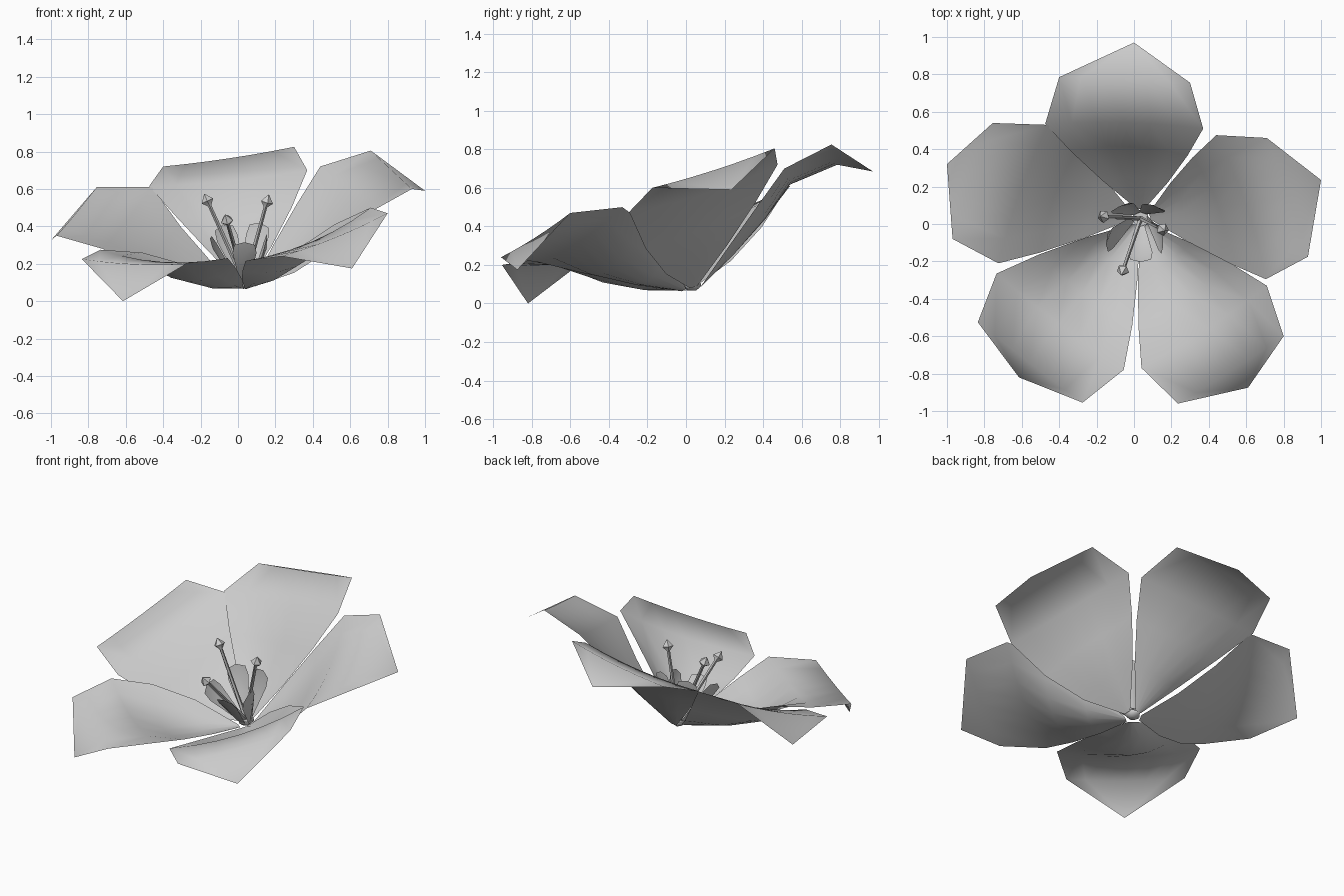
import bpy
from math import pi, sin, cos, radians
from mathutils import Vector

cube = bpy.data.objects.get("Cube")
if cube:
    bpy.data.objects.remove(cube, do_unlink=True)

# One plain grey for the whole flower
grey = bpy.data.materials.new("soft grey")
grey.use_nodes = True
grey.diffuse_color = (0.6, 0.6, 0.6, 1)
grey.node_tree.nodes["Principled BSDF"].inputs["Base Color"].default_value = grey.diffuse_color


def add_object(name, verts, faces, sharp_angle=None):
    mesh = bpy.data.meshes.new(name)
    mesh.from_pydata(verts, [], faces)
    mesh.materials.append(grey)
    for poly in mesh.polygons:
        poly.use_smooth = True
    if sharp_angle:
        mesh.set_sharp_from_angle(angle=radians(sharp_angle))
    mesh.update()
    obj = bpy.data.objects.new(name, mesh)
    bpy.context.collection.objects.link(obj)
    return obj


def grid_faces(rows, columns):
    return [(r * columns + c, (r + 1) * columns + c,
             (r + 1) * columns + c + 1, r * columns + c + 1)
            for r in range(rows - 1) for c in range(columns - 1)]


# Large petal: a cupped sheet from a narrow base to a folded tip
def petal(name, outline, lift_a, lift_b, cup_mid, cup_wide):
    base, wide_a, ridge_a, tip, ridge_b, wide_b = map(Vector, outline)
    across = (wide_b - wide_a).normalized()
    normal = (wide_a - base).cross(wide_b - base).normalized()
    columns = 7
    verts = []
    for s, cup in ((0, 0), (0.33, cup_mid * 0.7), (0.67, cup_mid), (1, cup_wide)):
        for c in range(columns):
            u = c / (columns - 1)
            side = 2 * u - 1
            p = base.lerp(wide_a.lerp(wide_b, u), s)
            p += across * side * (0.02 * (1 - s) + 0.025 * sin(pi * s))
            p -= normal * cup * (1 - side * side)
            lift = lift_b if side > 0 else lift_a
            p.z += lift * side * side * sin(pi * s)
            verts.append(p)
    for c in range(columns):
        u = c / (columns - 1)
        verts.append(ridge_a.lerp(ridge_b, u) - normal * 0.06 * u * (1 - u))
    faces = grid_faces(5, columns)
    verts.append(tip)
    start = 4 * columns
    faces += [(start + c, len(verts) - 1, start + c + 1) for c in range(columns - 1)]
    add_object(name, verts, faces)


petal("petal_back", ((.035, .08, .09), (.37, .51, .70), (.30, .755, .825),
      (0, .97, .685), (-.40, .785, .72), (-.475, .535, .615)), 0, .02, .045, .025)
petal("petal_left", ((.085, .04, .085), (.705, -.295, .475), (.93, -.175, .60),
      (1, .235, .59), (.71, .46, .805), (.44, .475, .72)), -.06, 0, .06, .04)
petal("petal_right", ((-.015, .04, .085), (-.46, .53, .61), (-.755, .54, .61),
      (-1, .32, .325), (-.97, -.08, .35), (-.725, -.21, .28)), -.06, -.04, .06, .04)
petal("petal_front_right", ((.015, -.01, .067), (-.735, -.265, .275), (-.835, -.525, .225),
      (-.615, -.82, 0), (-.275, -.955, .20), (-.055, -.78, .23)), .06, 0, .09, .045)
petal("petal_front_left", ((.055, -.01, .07), (.04, -.77, .215), (.235, -.96, .24),
      (.61, -.875, .175), (.80, -.60, .47), (.71, -.33, .50)), 0, .05, .09, .045)


# Small inner petals, broad at the top, around the forward-leaning centre
heart = Vector((.035, .03, .1))
lean = Vector((0, -.5, .87))


def inner_petal(name, top):
    top = Vector(top)
    across = lean.cross(top - heart).normalized()
    out = across.cross(lean).normalized()
    base = heart + out * 0.035
    verts = []
    for s, half_width, bow in ((0, .02, 0), (.45, .045, .02), (.8, .064, .02), (1, .056, 0)):
        for side in (-1, 0, 1):
            middle = 1 - abs(side)
            reach = s + (0.07 * middle if s == 1 else 0)
            verts.append(base.lerp(top, reach) + across * side * half_width
                         + out * bow * middle)
    add_object(name, verts, grid_faces(4, 3), 50)


for place, top in (("front", (.035, -.19, .30)), ("front_left", (.15, -.11, .33)),
                   ("front_right", (-.14, -.10, .32)), ("back_right", (-.075, .09, .39)),
                   ("back_left", (.115, .09, .40))):
    inner_petal("inner_petal_" + place, top)


# Faceted solid turned around the line from start to end
def turned(name, start, end, profile, sides=5):
    start, end = Vector(start), Vector(end)
    axis = (end - start).normalized()
    turn = axis.to_track_quat('Z', 'Y')
    verts, faces = [], []
    for along, radius in profile:
        for k in range(sides):
            angle = 2 * pi * k / sides
            ring = Vector((cos(angle), sin(angle), 0)) * radius
            verts.append(start + axis * along + turn @ ring)
    for r in range(len(profile) - 1):
        for k in range(sides):
            n = (k + 1) % sides
            faces.append((r * sides + k, r * sides + n,
                          (r + 1) * sides + n, (r + 1) * sides + k))
    faces.append(tuple(reversed(range(sides))))
    faces.append(tuple(range(len(verts) - sides, len(verts))))
    add_object(name, verts, faces, 50)


# Stamens: thin stalk ending in a diamond-shaped head
for place, head in (("right", (-.165, .04, .54)), ("front", (-.06, -.25, .435)),
                    ("left", (.155, -.03, .535))):
    length = (Vector(head) - heart).length
    turned("stamen_" + place, heart, head,
           ((0, .013), (length - .033, .01), (length - .005, .035), (length + .036, .002)))

# Small cup that joins the petals
turned("flower_base", (.035, .03, .068), heart, ((0, .025), (.02, .05), (.035, .05)))
